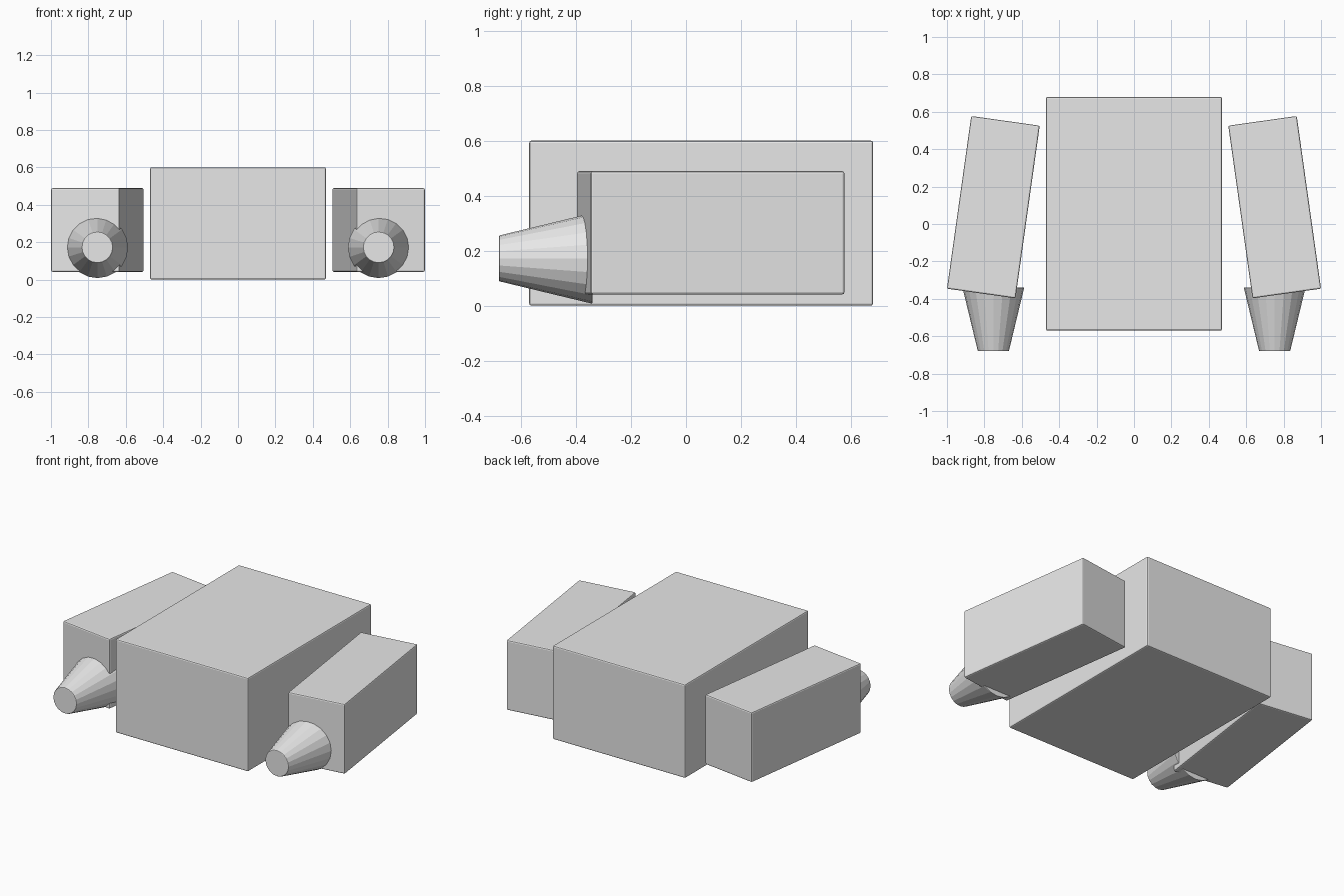
import bpy
import math

cube = bpy.data.objects.get("Cube")
if cube:
    bpy.data.objects.remove(cube, do_unlink=True)

# Single light grey material
grey = bpy.data.materials.new("light_grey")
grey.use_nodes = True
colour = (0.8, 0.8, 0.8, 1)
grey.diffuse_color = colour
grey.node_tree.nodes["Principled BSDF"].inputs["Base Color"].default_value = colour


def finish(obj, name, bevel):
    obj.name = name
    obj.data.materials.append(grey)
    mod = obj.modifiers.new("edge_bevel", "BEVEL")
    mod.width = bevel
    mod.segments = 2
    mod.limit_method = "ANGLE"
    mod.angle_limit = math.radians(40)
    return obj


def box(name, location, size, turn=0):
    bpy.ops.mesh.primitive_cube_add(size=1, location=location)
    obj = bpy.context.object
    obj.scale = size
    bpy.ops.object.transform_apply(location=False, rotation=False, scale=True)
    obj.rotation_euler.z = math.radians(turn)
    return finish(obj, name, 0.008)


# Central body
box("main_body", (0, 0.055, 0.3), (0.94, 1.25, 0.6))

# Splayed side pods, each with a tapered nozzle at the front
for side, sign in (("left", 1), ("right", -1)):
    box(side + "_pod", (sign * 0.752, 0.09, 0.265), (0.37, 0.932, 0.448), sign * 8)
    bpy.ops.mesh.primitive_cone_add(
        vertices=20, radius1=0.165, radius2=0.083, depth=0.34,
        location=(sign * 0.752, -0.51, 0.172), rotation=(math.pi / 2, 0, 0))
    finish(bpy.context.object, side + "_nozzle", 0.004)
